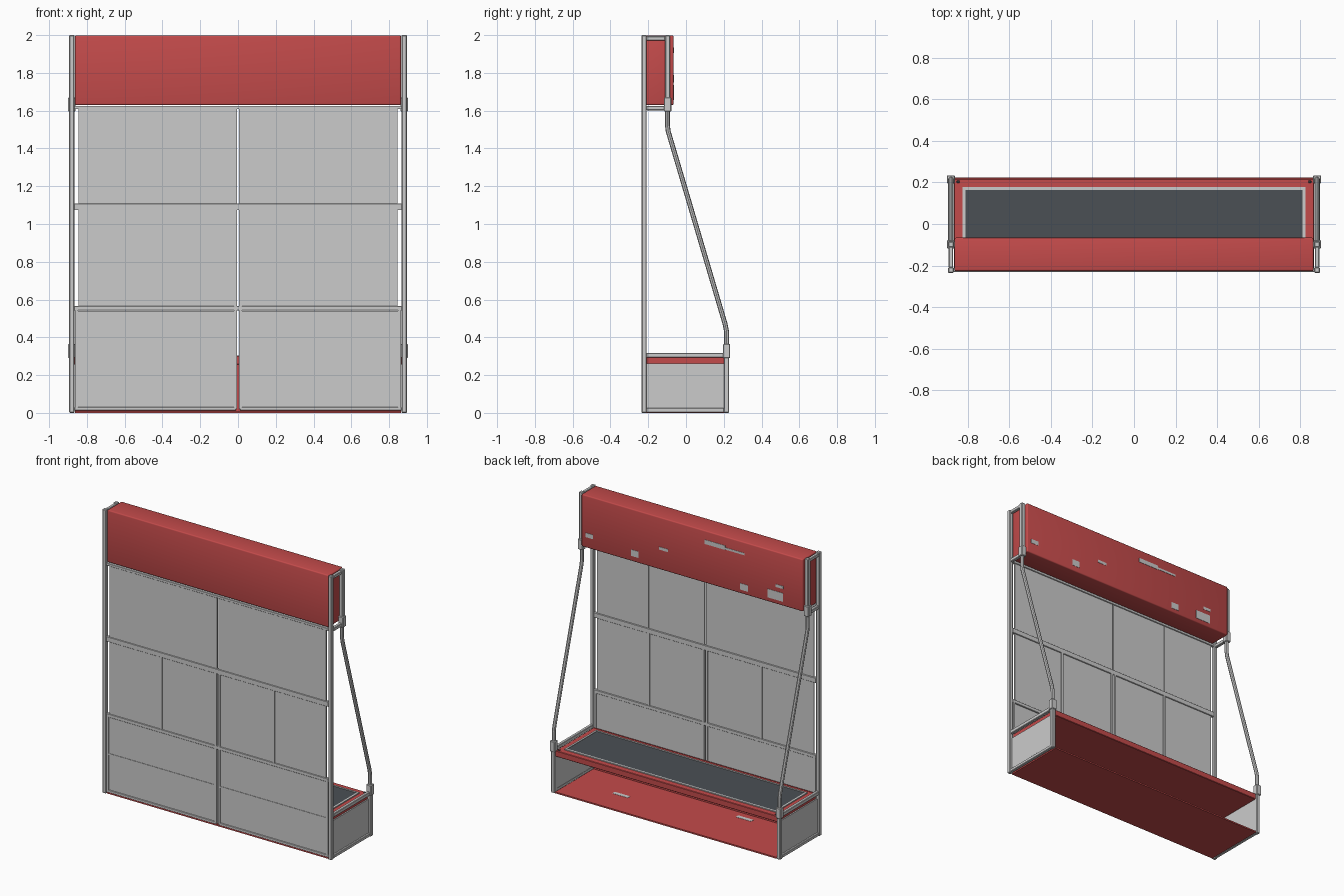
import bpy, bmesh
from mathutils import Vector

if "Cube" in bpy.data.objects:
    bpy.data.objects.remove(bpy.data.objects["Cube"])


def material(name, rgb):
    m = bpy.data.materials.new(name)
    m.diffuse_color = (*rgb, 1)
    m.use_nodes = True
    m.node_tree.nodes["Principled BSDF"].inputs["Base Color"].default_value = m.diffuse_color
    return m


RED = material("red_paint", (0.55, 0.07, 0.07))
DARK = material("dark_mat", (0.07, 0.08, 0.09))


def box(name, x, y, z, mat=None, bevel=0.0, segments=1):
    """Box from (min, max) ranges, optionally with bevelled edges."""
    bm = bmesh.new()
    bmesh.ops.create_cube(bm, size=1)
    for v in bm.verts:
        v.co = Vector([r[0] if c < 0 else r[1] for c, r in zip(v.co, (x, y, z))])
    if bevel:
        bmesh.ops.bevel(bm, geom=bm.edges[:], offset=bevel, segments=segments,
                        profile=0.5, affect='EDGES')
    bmesh.ops.recalc_face_normals(bm, faces=bm.faces[:])
    me = bpy.data.meshes.new(name)
    bm.to_mesh(me)
    bm.free()
    ob = bpy.data.objects.new(name, me)
    bpy.context.collection.objects.link(ob)
    if mat:
        me.materials.append(mat)
    return ob


def select(ob):
    bpy.ops.object.select_all(action='DESELECT')
    ob.select_set(True)
    bpy.context.view_layer.objects.active = ob


def mirrored(name, x, y, z, mat=None, bevel=0.0):
    """The same box on the right and on the left."""
    box(name + "_right", x, y, z, mat, bevel)
    box(name + "_left", (-x[1], -x[0]), y, z, mat, bevel)


def tube(name, points, radius):
    cu = bpy.data.curves.new(name, 'CURVE')
    cu.dimensions = '3D'
    cu.bevel_depth = radius
    cu.bevel_resolution = 2
    cu.use_fill_caps = True
    sp = cu.splines.new('POLY')
    sp.points.add(len(points) - 1)
    for p, co in zip(sp.points, points):
        p.co = (*co, 1)
    ob = bpy.data.objects.new(name, cu)
    bpy.context.collection.objects.link(ob)
    select(ob)
    bpy.ops.object.convert(target='MESH')
    bpy.ops.object.shade_smooth_by_angle()


# Side frames: uprights, rails and sleeves
PX = (0.866, 0.894)
mirrored("tall_post", PX, (-0.235, -0.208), (0, 2.0), bevel=0.004)
mirrored("header_post", PX, (-0.111, -0.084), (1.60, 2.0), bevel=0.004)
mirrored("shelf_post", PX, (0.201, 0.228), (0, 0.32), bevel=0.004)
for name, y, z in (("header_top_rail", (-0.209, -0.110), (1.972, 1.994)),
                   ("header_bottom_rail", (-0.209, -0.110), (1.602, 1.626)),
                   ("shelf_top_rail", (-0.209, 0.202), (0.292, 0.318)),
                   ("shelf_bottom_rail", (-0.209, 0.202), (0.003, 0.025))):
    mirrored(name, (0.869, 0.891), y, z, bevel=0.003)
mirrored("upper_sleeve", (0.861, 0.9), (-0.117, -0.078), (1.595, 1.67), bevel=0.004)
mirrored("lower_sleeve", (0.861, 0.9), (0.195, 0.234), (0.29, 0.365), bevel=0.004)

# Slanted support tubes with bent ends
for side, s in (("right", 0.88), ("left", -0.88)):
    path = [(s, -0.098, 1.62), (s, -0.098, 1.52), (s, -0.094, 1.49),
            (s, 0.207, 0.47), (s, 0.215, 0.43), (s, 0.215, 0.33)]
    tube("support_tube_" + side, path, 0.013)

# Header box
header = box("header_box", (-0.863, 0.863), (-0.226, -0.066), (1.63, 1.998), RED, 0.008, 3)
select(header)
bpy.ops.object.shade_smooth_by_angle()

# Small grey plates on the header's back: centre x, centre z, width, height
for i, (x, z, w, h) in enumerate(((0.80, 1.72, 0.06, 0.03), (0.445, 1.69, 0.06, 0.045),
                                  (0.22, 1.78, 0.07, 0.02), (-0.18, 1.92, 0.16, 0.03),
                                  (-0.335, 1.915, 0.15, 0.015), (-0.407, 1.68, 0.06, 0.045),
                                  (-0.683, 1.76, 0.06, 0.02), (-0.65, 1.69, 0.12, 0.06))):
    box(f"header_plate_{i + 1}", (x - w / 2, x + w / 2), (-0.068, -0.064),
        (z - h / 2, z + h / 2))

# Wall panels, upper row to bottom row
PY = (-0.226, -0.216)
mirrored("upper_outer_panel", (0.443, 0.845), PY, (1.105, 1.612))
mirrored("upper_inner_panel", (0.006, 0.441), PY, (1.105, 1.612))
mirrored("middle_outer_panel", (0.443, 0.845), PY, (0.565, 1.075))
mirrored("middle_inner_panel", (0.018, 0.437), PY, (0.565, 1.075))
mirrored("lower_upper_panel", (0.018, 0.852), PY, (0.284, 0.54))
mirrored("lower_bottom_panel", (0.018, 0.852), PY, (0.02, 0.28))

# Wall frame: horizontal rails and vertical stiles
FY = (-0.231, -0.209)
for name, z in (("wall_rail_top", (1.608, 1.626)), ("wall_rail_middle", (1.073, 1.108)),
                ("wall_rail_lower", (0.542, 0.566))):
    box(name, (-0.867, 0.867), FY, z, bevel=0.002)
mirrored("bottom_rail", (0.01, 0.866), FY, (0.012, 0.03), bevel=0.002)
mirrored("lower_split_rail", (0.02, 0.855), (-0.229, -0.213), (0.276, 0.287))
mirrored("middle_stile", (0.432, 0.447), FY, (0.565, 1.075))
mirrored("centre_stile", (0.006, 0.021), FY, (0.02, 1.075))
mirrored("lower_edge_stile", (0.848, 0.862), FY, (0.02, 0.545))

# Lower box: floor, rear sheet, end panels
box("box_floor", (-0.863, 0.863), (-0.226, 0.224), (0, 0.010), RED)
box("box_inner_sheet", (-0.863, 0.863), (-0.207, -0.201), (0.01, 0.30), RED)
mirrored("box_end_panel", (0.869, 0.878), (-0.209, 0.202), (0.024, 0.262))
for i, (x, y) in enumerate(((0.49, 0.02), (-0.36, -0.14))):
    box(f"floor_slot_{i + 1}", (x - 0.06, x + 0.06), (y - 0.014, y + 0.014), (0.009, 0.0115))

# Shelf with framed dark mat
box("shelf", (-0.866, 0.866), (-0.209, 0.218), (0.256, 0.298), RED, 0.003)
box("shelf_mat", (-0.812, 0.812), (-0.165, 0.165), (0.29, 0.302), DARK)
mirrored("mat_frame_end", (0.811, 0.824), (-0.177, 0.177), (0.29, 0.305))
for name, y in (("mat_frame_back", (0.164, 0.177)), ("mat_frame_front", (-0.177, -0.164))):
    box(name, (-0.812, 0.812), y, (0.29, 0.305))
mirrored("shelf_bolt", (0.838, 0.852), (0.196, 0.210), (0.296, 0.304), DARK, 0.003)
